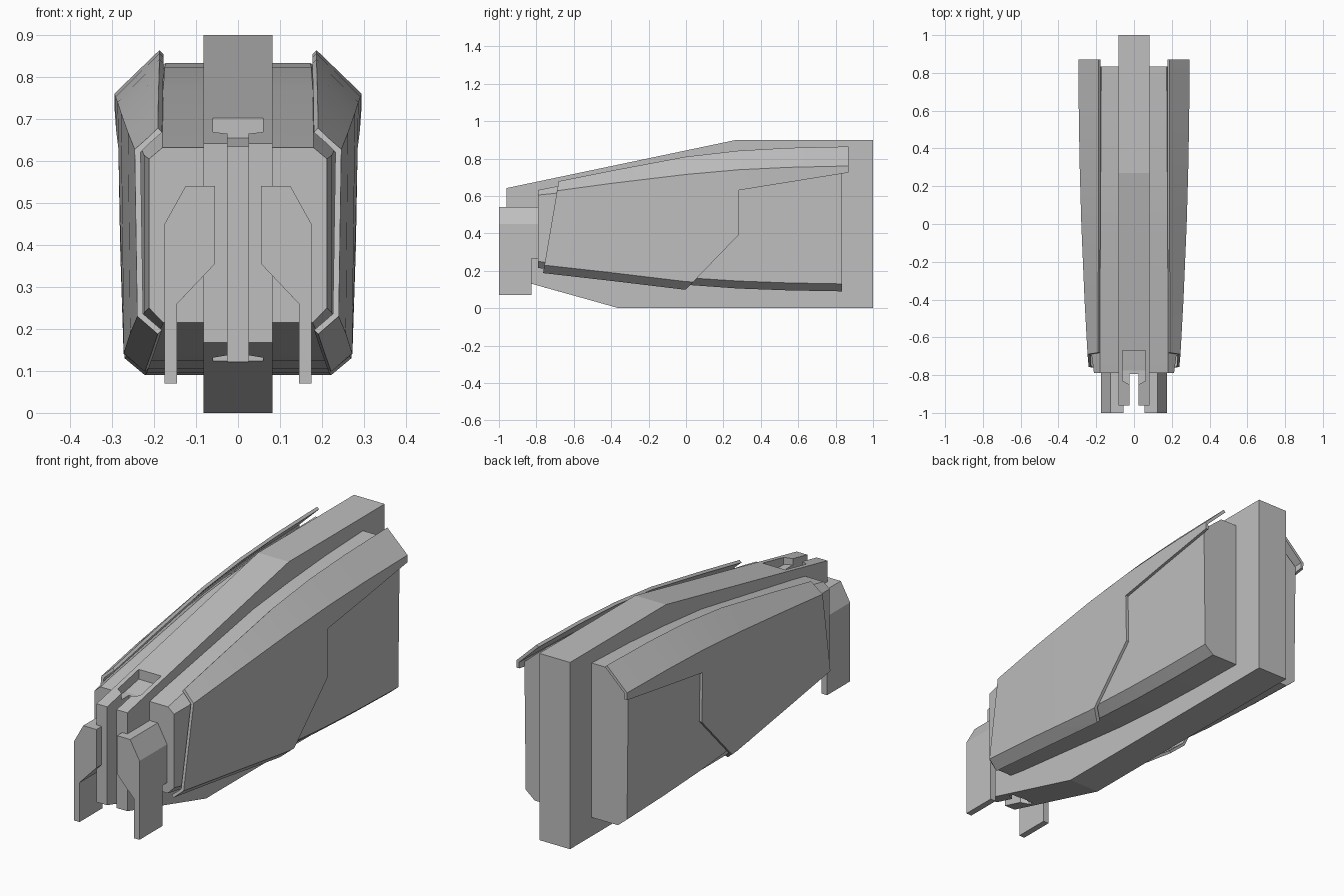
import bpy, bmesh, math
from mathutils import Vector

if "Cube" in bpy.data.objects:
    bpy.data.objects.remove(bpy.data.objects["Cube"])

grey = bpy.data.materials.new("plain grey")
grey.diffuse_color = (0.52, 0.52, 0.52, 1)
grey.use_nodes = True
grey.node_tree.nodes["Principled BSDF"].inputs["Base Color"].default_value = grey.diffuse_color


def make(name, rings):
    """Solid lofted through rings of equal point count."""
    bm = bmesh.new()
    loops = [[bm.verts.new(p) for p in ring] for ring in rings]
    n = len(loops[0])
    for a, b in zip(loops, loops[1:]):
        for i in range(n):
            j = (i + 1) % n
            bm.faces.new((a[i], a[j], b[j], b[i]))
    bm.faces.new(loops[0])
    bm.faces.new(loops[-1])
    bmesh.ops.recalc_face_normals(bm, faces=bm.faces)
    me = bpy.data.meshes.new(name)
    bm.to_mesh(me)
    bm.free()
    me.materials.append(grey)
    ob = bpy.data.objects.new(name, me)
    bpy.context.collection.objects.link(ob)
    return ob


def side_prism(name, pts, x0, x1):
    return make(name, [[(x, y, z) for y, z in pts] for x in (x0, x1)])


def front_prism(name, pts, y0, y1):
    return make(name, [[(x, y, z) for x, z in pts] for y in (y0, y1)])


def top_prism(name, pts, z0, z1):
    return make(name, [[(x, y, z) for x, y in pts] for z in (z0, z1)])


def boolean(ob, cutter, op):
    m = ob.modifiers.new("cut", 'BOOLEAN')
    m.operation, m.solver, m.object = op, 'EXACT', cutter
    dg = bpy.context.evaluated_depsgraph_get()
    me = bpy.data.meshes.new_from_object(ob.evaluated_get(dg))
    ob.modifiers.clear()
    ob.data = me
    bpy.data.objects.remove(cutter)


def smooth(ob):
    bpy.ops.object.select_all(action='DESELECT')
    ob.select_set(True)
    bpy.context.view_layer.objects.active = ob
    bpy.ops.object.shade_smooth_by_angle(angle=math.radians(15))


def mirror(ob):
    ob.modifiers.new("mirror", 'MIRROR')


# Central spine with a slot in its nose
spine = side_prism("central_spine", [(-0.96, 0.168), (-0.36, 0), (1, 0), (1, 0.9),
                                     (0.27, 0.9), (-0.96, 0.642)], -0.082, 0.082)
boolean(spine, top_prism("slot_cutter", [(-0.025, -1.1), (0.025, -1.1),
                                         (0.025, -0.795), (-0.025, -0.795)], -0.1, 1), 'DIFFERENCE')

# Shallow recesses above and below the slot
recess = [(-0.025, -0.85), (0.025, -0.85), (0.06, -0.83)]
for z0, z1, back in ((0.635, 1, -0.67), (-0.1, 0.19, -0.80)):
    pts = recess + [(0.06, back), (-0.06, back), (-0.06, -0.83)]
    boolean(spine, top_prism("recess_cutter", pts, z0, z1), 'DIFFERENCE')

# Inner body: y, then half width and height of top, shoulder, lower and bottom corners
body_stations = [
    (-0.79, 0.18, 0.632, 0.212, 0.605, 0.212, 0.25, 0.178, 0.215),
    (-0.70, 0.18, 0.650, 0.224, 0.614, 0.224, 0.238, 0.184, 0.202),
    (0.00, 0.178, 0.775, 0.262, 0.702, 0.256, 0.163, 0.208, 0.125),
    (0.28, 0.176, 0.803, 0.270, 0.724, 0.262, 0.145, 0.214, 0.105),
    (0.55, 0.175, 0.823, 0.275, 0.738, 0.266, 0.135, 0.218, 0.095),
    (0.835, 0.172, 0.834, 0.277, 0.745, 0.270, 0.13, 0.222, 0.09)]
rings = []
for y, *c in body_stations:
    half = [(c[i], y, c[i + 1]) for i in range(0, 8, 2)]
    rings.append(half + [(-x, yy, z) for x, yy, z in reversed(half)])
smooth(make("inner_body", rings))

# Thin side armour following the body, trimmed to its side outline
shell_stations = [
    (-0.82, 0.191, 0.651, 0.239, 0.610, 0.237, 0.237, 0.189, 0.194),
    (-0.40, 0.190, 0.735, 0.262, 0.667, 0.257, 0.190, 0.205, 0.146),
    (0.00, 0.188, 0.810, 0.279, 0.715, 0.272, 0.142, 0.222, 0.098),
    (0.28, 0.187, 0.842, 0.287, 0.740, 0.276, 0.130, 0.226, 0.09),
    (0.55, 0.187, 0.857, 0.292, 0.753, 0.280, 0.125, 0.23, 0.085),
    (0.90, 0.187, 0.865, 0.295, 0.761, 0.283, 0.120, 0.23, 0.08)]
inset = [(-0.010, -0.010), (-0.014, -0.006), (-0.014, 0.006), (-0.010, 0.010)]
rings = []
for y, *c in shell_stations:
    outer = [(c[i], y, c[i + 1]) for i in range(0, 8, 2)]
    inner = [(p[0] + d[0], y, p[2] + d[1]) for p, d in zip(outer, inset)]
    rings.append(outer + inner[::-1])
shell = make("side_armour", rings)
outline = [(-0.643, 0.9), (-0.796, 0), (-0.097, 0), (0.28, 0.39),
           (0.28, 0.63), (0.87, 0.725), (0.87, 0.9)]
boolean(shell, side_prism("armour_trim", outline, 0.1, 0.4), 'INTERSECT')
smooth(shell)
mirror(shell)

# Front prongs with a leg hanging from each
prong = front_prism("front_prong", [(0.055, 0.54), (0.125, 0.54), (0.175, 0.45), (0.175, 0.07),
                                    (0.145, 0.07), (0.145, 0.26), (0.055, 0.355)], -1, -0.825)
mirror(prong)

# Mounts joining the prongs to the body
mount = front_prism("prong_mount", [(0.07, 0.54), (0.125, 0.54), (0.175, 0.45), (0.175, 0.265),
                                    (0.14, 0.265), (0.07, 0.34)], -0.825, -0.78)
mirror(mount)
